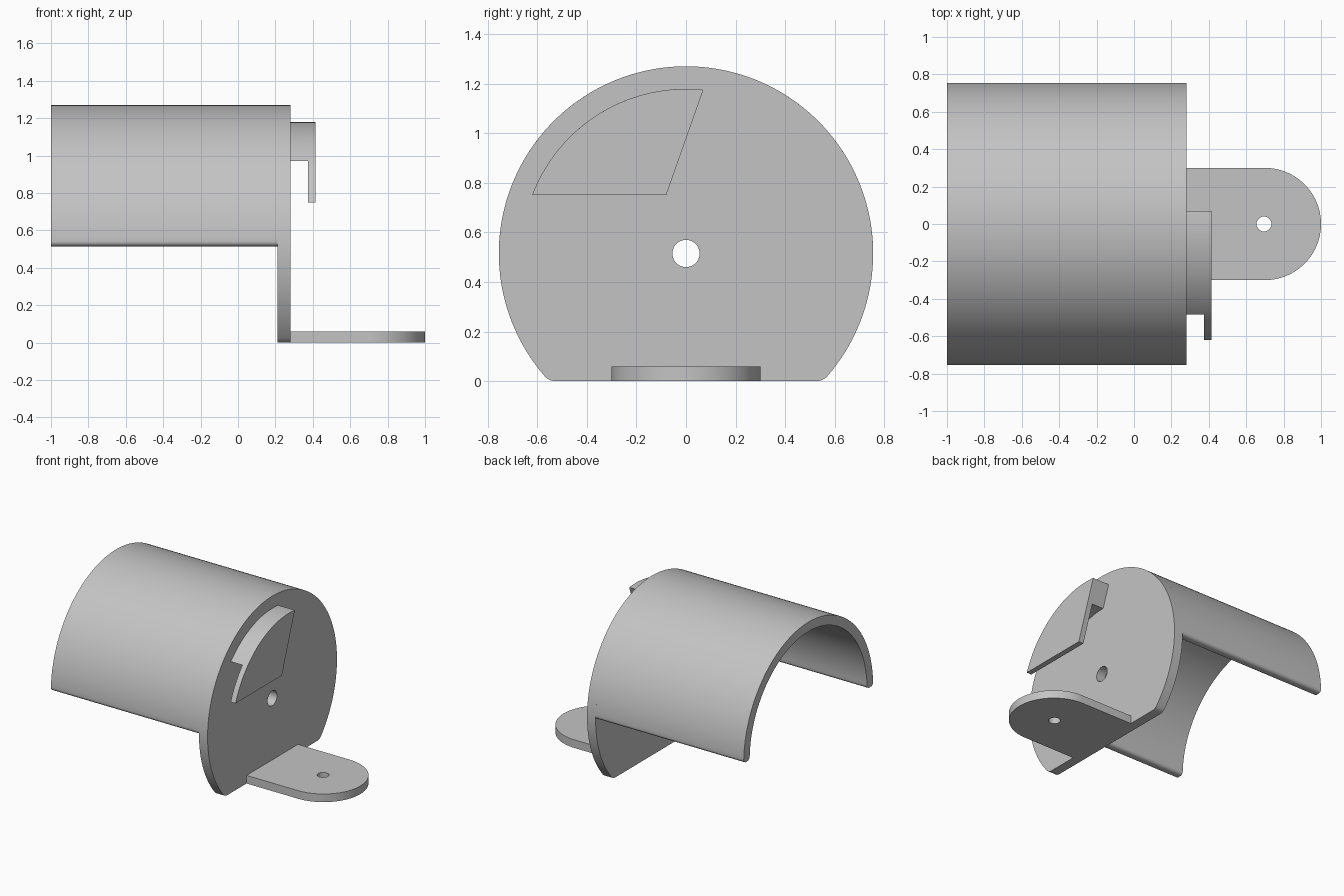
import bpy
import bmesh
from math import sin, cos, pi, sqrt, atan2, radians
from mathutils import Vector

cube = bpy.data.objects.get("Cube")
if cube:
    bpy.data.objects.remove(cube, do_unlink=True)

# Single plain grey finish
grey = bpy.data.materials.new("plain grey")
grey.use_nodes = True
colour = (0.55, 0.55, 0.55, 1)
grey.diffuse_color = colour
grey.node_tree.nodes["Principled BSDF"].inputs["Base Color"].default_value = colour

AXIS_Z = 0.515     # height of the drum axis
R = 0.755          # outer radius
WALL = 0.07        # shell and end plate thickness
PLATE_X = 0.21     # inner face of the end plate
FACE_X = PLATE_X + WALL


def arc(cx, cy, r, a0, a1, n):
    return [(cx + r * cos(a0 + (a1 - a0) * i / n),
             cy + r * sin(a0 + (a1 - a0) * i / n)) for i in range(n + 1)]


def along_x(p, d):
    return Vector((d, p[0], p[1]))


def along_z(p, d):
    return Vector((p[0], p[1], d))


def prism(name, outline, lo, hi, place, hole=None):
    """Extrude an outline, with an optional hole, from lo to hi."""
    bm = bmesh.new()
    edges = []
    for loop in [outline] + ([hole] if hole else []):
        vs = [bm.verts.new(place(p, lo)) for p in loop]
        edges += [bm.edges.new((vs[i - 1], vs[i])) for i in range(len(vs))]
    bmesh.ops.triangle_fill(bm, edges=edges, use_beauty=True)
    made = bmesh.ops.extrude_face_region(bm, geom=bm.faces[:], use_keep_orig=True)
    top = [v for v in made["geom"] if isinstance(v, bmesh.types.BMVert)]
    bmesh.ops.translate(bm, verts=top, vec=place((0, 0), hi) - place((0, 0), lo))
    bmesh.ops.recalc_face_normals(bm, faces=bm.faces[:])
    mesh = bpy.data.meshes.new(name)
    bm.to_mesh(mesh)
    bm.free()
    mesh.materials.append(grey)
    ob = bpy.data.objects.new(name, mesh)
    bpy.context.collection.objects.link(ob)
    bpy.ops.object.select_all(action="DESELECT")
    ob.select_set(True)
    bpy.context.view_layer.objects.active = ob
    bpy.ops.object.shade_smooth_by_angle(angle=radians(30))
    return ob


def mirrored(half):
    """Close a half outline with its mirror image across the first axis."""
    return half + [(-a, b) for a, b in reversed(half) if abs(a) > 1e-5]


# Half-round shell with rounded lips
f = 0.025
inner = R - WALL
co = sqrt((R - f) ** 2 - f ** 2)
ci = sqrt((inner + f) ** 2 - f ** 2)
outer_side = arc(co, AXIS_Z + f, f, -pi / 2, atan2(f, co), 6)
outer_arc = arc(0, AXIS_Z, R, atan2(f, co), pi - atan2(f, co), 96)
inner_side = arc(ci, AXIS_Z + f, f, pi + atan2(f, ci), pi * 1.5, 6)
inner_arc = arc(0, AXIS_Z, inner, pi - atan2(f, ci), atan2(f, ci), 96)
shell = outer_side + outer_arc[1:-1] + [(-a, b) for a, b in reversed(outer_side)]
shell += [(-a, b) for a, b in reversed(inner_side)] + inner_arc[1:-1] + inner_side
prism("half_round_shell", shell, -1, PLATE_X, along_x)

# End plate: disc with a flat foot, rounded corners and an axle hole
f = 0.06
cy = sqrt((R - f) ** 2 - (AXIS_Z - f) ** 2)
tangent = atan2(f - AXIS_Z, cy)
half = arc(cy, f, f, -pi / 2, tangent, 8) + arc(0, AXIS_Z, R, tangent, pi / 2, 72)[1:]
axle_hole = arc(0, AXIS_Z, 0.055, 0, 2 * pi, 40)[:-1]
prism("end_plate", mirrored(half), PLATE_X, FACE_X, along_x, axle_hole)

# Mounting tab with a round end and a screw hole
tab = [(FACE_X, -0.3)] + arc(0.7, 0, 0.3, -pi / 2, pi / 2, 48) + [(FACE_X, 0.3)]
screw_hole = arc(0.695, 0, 0.04, 0, 2 * pi, 32)[:-1]
prism("mounting_tab", tab, 0, 0.06, along_z, screw_hole)

# Hooked guard: curved web standing off the plate, with a flat flange
G = 0.664
end = atan2(0.66, 0.07)


def rim(r, start, low):
    return arc(0, AXIS_Z, r, start, pi - atan2(low - AXIS_Z, sqrt(r * r - (low - AXIS_Z) ** 2)), 28)


web_inner = 0.5
web = rim(G, end, 0.97) + rim(web_inner, atan2(0.4985, 0.013), 0.97)[::-1]
prism("guard_web", web, FACE_X, 0.375, along_x)
prism("guard_flange", rim(G, end, 0.75) + [(-0.08, 0.75)], 0.375, 0.415, along_x)
